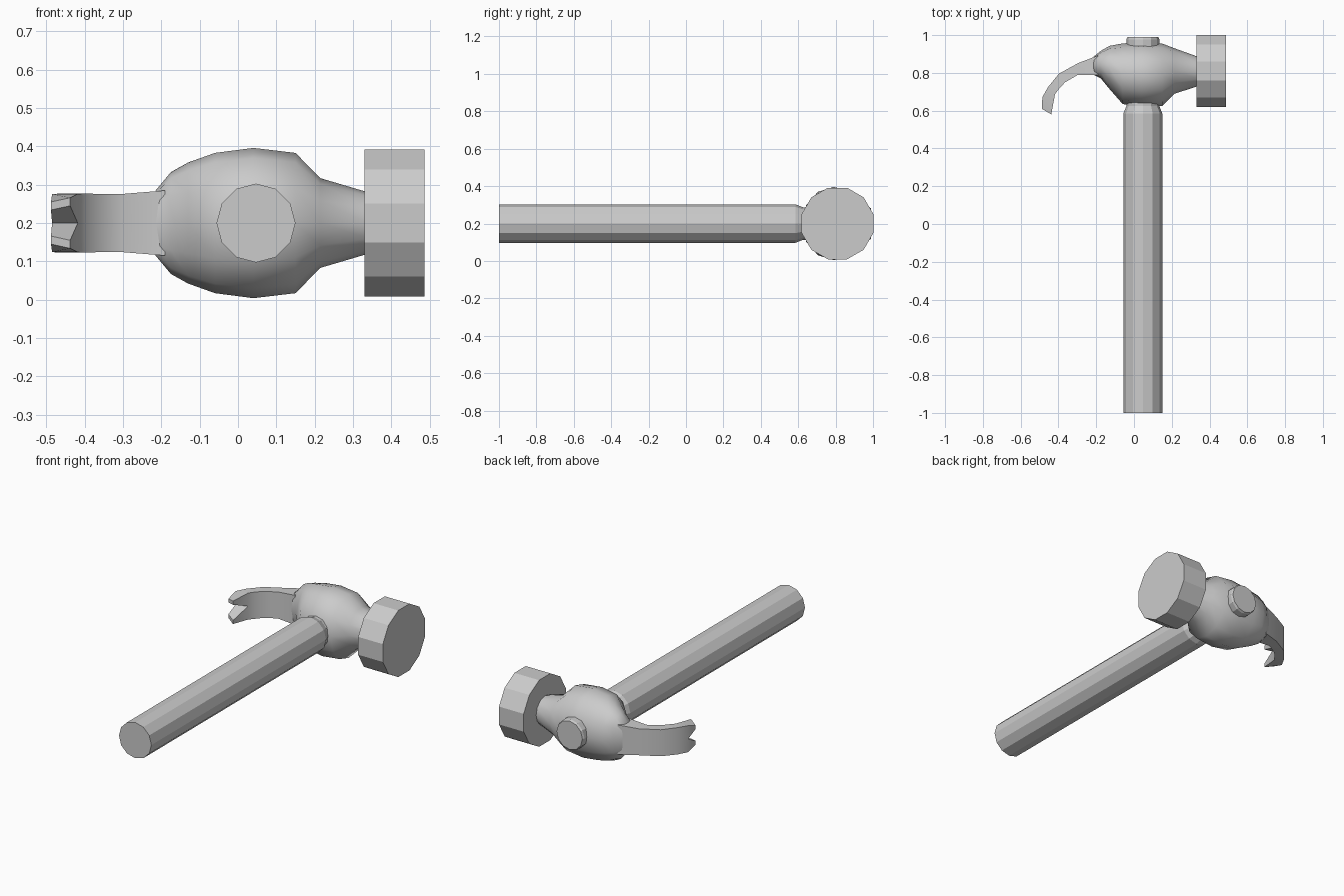
import bpy, bmesh
from math import sin, cos, pi, radians, copysign

if "Cube" in bpy.data.objects:
    bpy.data.objects.remove(bpy.data.objects["Cube"])

CZ = 0.2  # height of the hammer's mid plane


def finish(bm, name, smooth=None):
    bmesh.ops.recalc_face_normals(bm, faces=bm.faces[:])
    me = bpy.data.meshes.new(name)
    bm.to_mesh(me)
    bm.free()
    ob = bpy.data.objects.new(name, me)
    bpy.context.collection.objects.link(ob)
    if smooth:
        bpy.ops.object.select_all(action='DESELECT')
        ob.select_set(True)
        bpy.context.view_layer.objects.active = ob
        bpy.ops.object.shade_smooth_by_angle(angle=radians(smooth))
    return ob


def loft(name, rings, smooth=None):
    """Skin a list of equal-length vertex rings and cap both ends."""
    bm = bmesh.new()
    vs = [[bm.verts.new(p) for p in r] for r in rings]
    n = len(rings[0])
    for a, b in zip(vs, vs[1:]):
        for i in range(n):
            j = (i + 1) % n
            bm.faces.new((a[i], a[j], b[j], b[i]))
    bm.faces.new(vs[0])
    bm.faces.new(vs[-1])
    return finish(bm, name, smooth)


def oval(ru, rv, n=12, offset=0.0, power=1.0):
    """Points of an oval; power below 1 makes it boxier."""
    pts = []
    for i in range(n):
        a = 2 * pi * (i + offset) / n
        c, s = cos(a), sin(a)
        pts.append((ru * copysign(abs(c) ** power, c), rv * copysign(abs(s) ** power, s)))
    return pts


# Handle: twelve-sided shaft, narrowing where it passes through the head
shaft = [(-1.0, 0.103), (0.585, 0.103), (0.625, 0.087), (0.978, 0.087), (0.99, 0.082)]
loft("handle", [[(0.047 + u, y, CZ + v) for u, v in oval(r, r)] for y, r in shaft])

# Striking face: flat-sided drum
loft("striking_face", [[(x, 0.81 + u, CZ + v) for u, v in oval(0.198, 0.198, offset=0.5)]
                       for x in (0.33, 0.487)])

# Head body: x, low y, high y, half height, roundness
body = [(-0.215, 0.79, 0.885, 0.085, 0.6), (-0.175, 0.770, 0.917, 0.133, 0.9),
        (-0.13, 0.715, 0.943, 0.158, 1), (-0.06, 0.635, 0.956, 0.183, 1),
        (0.04, 0.62, 0.962, 0.196, 1), (0.15, 0.625, 0.955, 0.183, 1),
        (0.215, 0.69, 0.93, 0.117, 1), (0.34, 0.73, 0.885, 0.08, 1)]
loft("head_body", [[(x, (lo + hi) / 2 + u, CZ + v)
                    for u, v in oval((hi - lo) / 2, h, power=p)]
                   for x, lo, hi, h, p in body], 50)

# Claw: curved strip (outer point, inner point, half width), one half then mirrored
strip = [((-0.19, 0.892), (-0.19, 0.79), 0.085), ((-0.295, 0.852), (-0.30, 0.788), 0.076),
         ((-0.397, 0.796), (-0.365, 0.75), 0.076), ((-0.455, 0.725), (-0.395, 0.718), 0.077),
         ((-0.485, 0.672), (-0.418, 0.688), 0.076)]
bm = bmesh.new()
for side in (1, -1):
    rings = []
    for o, i, w in strip:
        rings.append([bm.verts.new((p[0], p[1], CZ + side * z))
                      for p, z in ((o, 0), (o, w), (i, w), (i, 0))])
    # pointed prong, leaving a V notch in the middle
    o, i = (-0.488, 0.61), (-0.438, 0.58)
    rings.append([bm.verts.new((p[0], p[1], CZ + side * z))
                  for p, z in ((o, 0.034), (o, 0.055), (i, 0.066), (i, 0.045))])
    for k, (a, b) in enumerate(zip(rings, rings[1:])):
        last = k == len(rings) - 2
        for m in range(4 if last else 3):
            n = (m + 1) % 4
            bm.faces.new((a[m], a[n], b[n], b[m]))
    bm.faces.new(rings[0])
    bm.faces.new(rings[-1])
bmesh.ops.remove_doubles(bm, verts=bm.verts[:], dist=0.0005)
finish(bm, "claw", 35)
